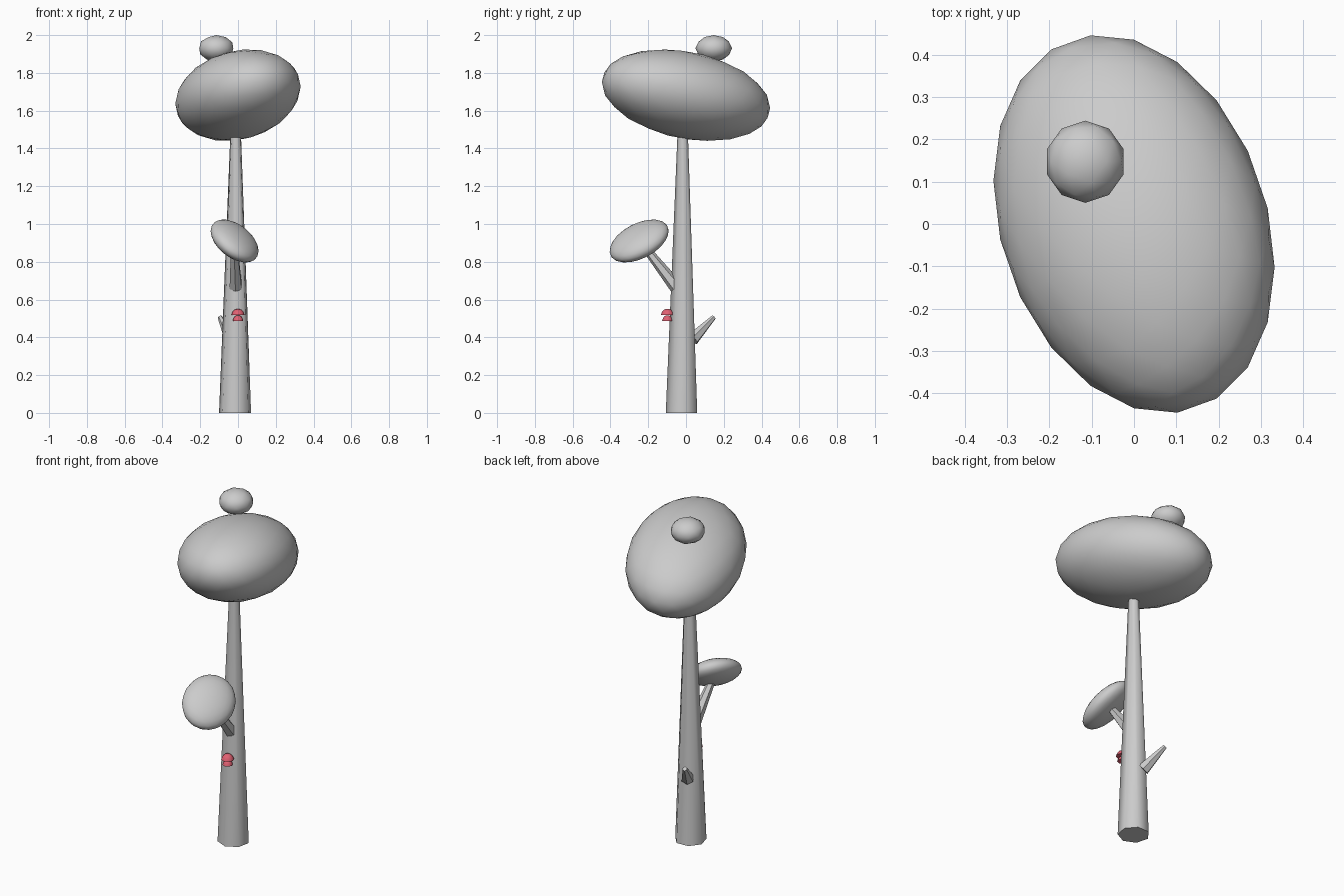
import bpy, bmesh, math
from mathutils import Vector, Matrix

if "Cube" in bpy.data.objects:
    bpy.data.objects.remove(bpy.data.objects["Cube"])


def finish(name, bm, mat=None, smooth=True):
    bmesh.ops.recalc_face_normals(bm, faces=bm.faces)
    me = bpy.data.meshes.new(name)
    bm.to_mesh(me)
    bm.free()
    ob = bpy.data.objects.new(name, me)
    bpy.context.collection.objects.link(ob)
    if mat:
        me.materials.append(mat)
    if smooth:
        bpy.ops.object.select_all(action='DESELECT')
        ob.select_set(True)
        bpy.context.view_layer.objects.active = ob
        bpy.ops.object.shade_smooth_by_angle(angle=math.radians(55))
    return ob


def limb(name, a, b, r1, r2, sides, turn=0.0):
    """Tapered limb from point a to point b."""
    a, b = Vector(a), Vector(b)
    d = b - a
    bm = bmesh.new()
    bmesh.ops.create_cone(bm, cap_ends=True, segments=sides, radius1=r1,
                          radius2=r2, depth=d.length)
    m = (Matrix.Translation((a + b) / 2)
         @ d.to_track_quat('Z', 'Y').to_matrix().to_4x4()
         @ Matrix.Rotation(math.radians(turn), 4, 'Z'))
    bmesh.ops.transform(bm, matrix=m, verts=bm.verts)
    return finish(name, bm)


def leaf_ball(name, centre, half, xy=0, xz=0, yz=0, detail=3):
    """Tilted ellipsoid: half-extents plus skew terms (shape matrix factored by Cholesky)."""
    xx, yy, zz = (h * h for h in half)
    a = math.sqrt(xx)
    b, c = xy / a, xz / a
    d = math.sqrt(yy - b * b)
    e = (yz - b * c) / d
    f = math.sqrt(zz - c * c - e * e)
    m = Matrix(((a, 0, 0), (b, d, 0), (c, e, f))).to_4x4()
    bm = bmesh.new()
    bmesh.ops.create_icosphere(bm, subdivisions=detail, radius=1.0)
    bmesh.ops.transform(bm, matrix=Matrix.Translation(centre) @ m, verts=bm.verts)
    return finish(name, bm)


def mushroom_cap(name, centre, r, h, mat, sides=8):
    """Low-poly dome with a flat underside."""
    bm = bmesh.new()
    rings = []
    for k, z in ((1.0, 0.0), (0.85, 0.5), (0.5, 0.87)):
        rings.append([bm.verts.new((centre[0] + r * k * math.cos(2 * math.pi * i / sides),
                                    centre[1] + r * k * math.sin(2 * math.pi * i / sides),
                                    centre[2] + h * z)) for i in range(sides)])
    tip = bm.verts.new((centre[0], centre[1], centre[2] + h))
    bm.faces.new(rings[0])
    for i in range(sides):
        j = (i + 1) % sides
        for lo, hi in zip(rings, rings[1:]):
            bm.faces.new((lo[i], lo[j], hi[j], hi[i]))
        bm.faces.new((rings[-1][i], rings[-1][j], tip))
    return finish(name, bm, mat)


# Trunk and branches
limb("trunk", (-0.015, -0.02, 0), (-0.012, -0.016, 1.55), 0.087, 0.026, 7, 90)
limb("front_branch", (-0.012, -0.05, 0.665), (-0.02, -0.22, 0.88), 0.037, 0.02, 6)
limb("back_stub", (-0.035, 0.035, 0.39), (-0.095, 0.147, 0.506), 0.036, 0.013, 6)

# Foliage
leaf_ball("crown", (0, 0, 1.682), (0.332, 0.447, 0.243), -0.034, 0.015, -0.03)
leaf_ball("top_tuft", (-0.115, 0.147, 1.93), (0.095, 0.097, 0.07), detail=2)
leaf_ball("front_foliage", (-0.018, -0.248, 0.91), (0.127, 0.157, 0.114),
          0.0023, -0.0067, 0.0083)

# Red mushrooms on the trunk
red = bpy.data.materials.new("red")
red.diffuse_color = (0.75, 0.12, 0.17, 1)
red.use_nodes = True
red.node_tree.nodes["Principled BSDF"].inputs["Base Color"].default_value = red.diffuse_color
mushroom_cap("upper_mushroom", (0.0, -0.098, 0.518), 0.035, 0.033, red)
mushroom_cap("lower_mushroom", (0.0, -0.098, 0.487), 0.028, 0.03, red)
